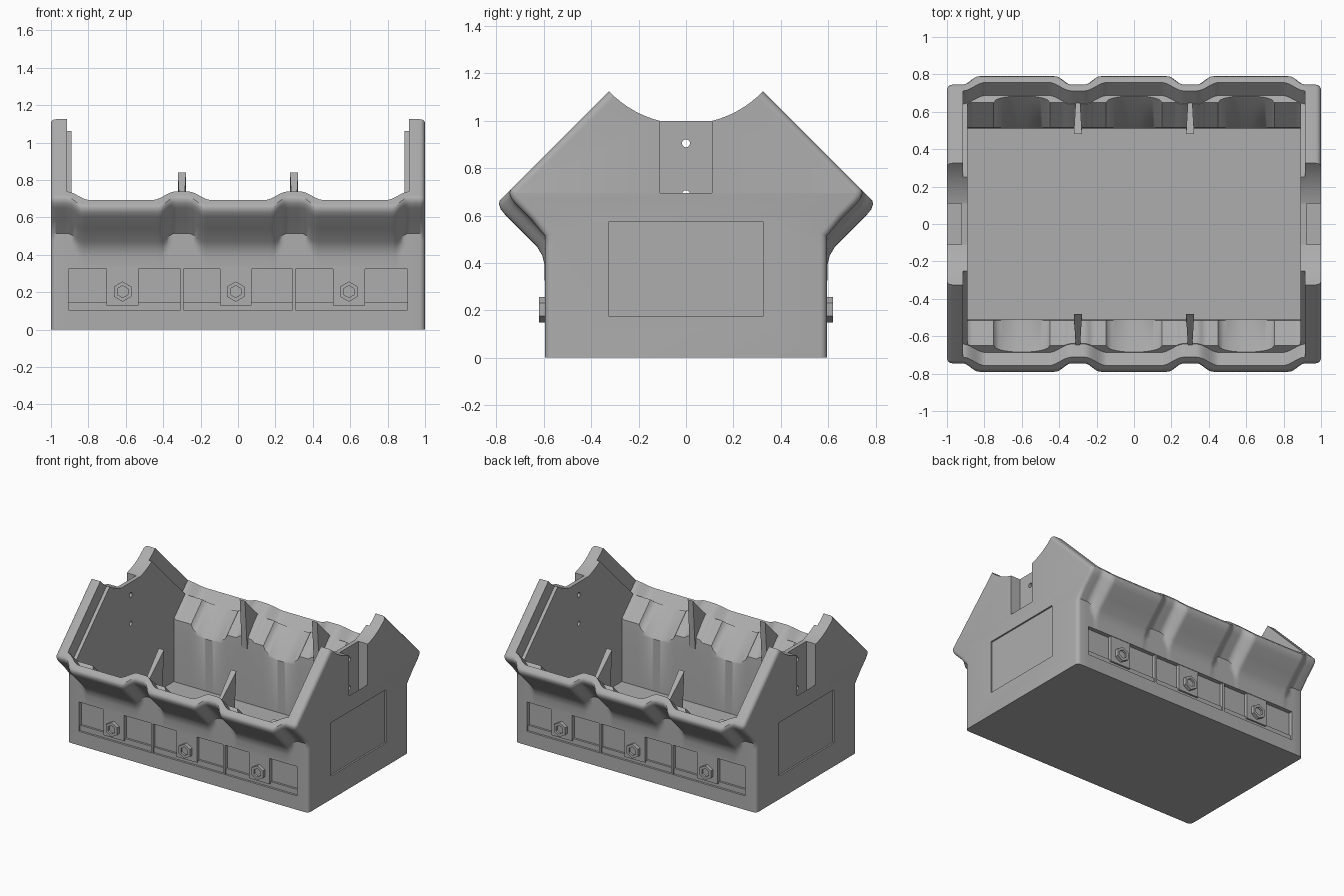
import bpy, bmesh, math
from mathutils import Matrix, Vector

cube = bpy.data.objects.get("Cube")
if cube:
    bpy.data.objects.remove(cube, do_unlink=True)

grey = bpy.data.materials.new("cast grey")
grey.use_nodes = True
grey.diffuse_color = (0.42, 0.42, 0.42, 1)
grey.node_tree.nodes["Principled BSDF"].inputs["Base Color"].default_value = (0.42, 0.42, 0.42, 1)

HALF = 0.595      # outer half width of the lower body
DIP = 0.045       # depth of the outer scallops
DECK = 1.45       # y + z on the sloped deck
LEDGE = 1.31      # y + z on the recessed ledge


def finish(bm, name, smooth=False):
    bmesh.ops.recalc_face_normals(bm, faces=bm.faces)
    mesh = bpy.data.meshes.new(name)
    bm.to_mesh(mesh)
    bm.free()
    mesh.materials.append(grey)
    ob = bpy.data.objects.new(name, mesh)
    bpy.context.collection.objects.link(ob)
    if smooth:
        shade(ob)
    return ob


def shade(ob):
    bpy.ops.object.select_all(action='DESELECT')
    ob.select_set(True)
    bpy.context.view_layer.objects.active = ob
    bpy.ops.object.shade_smooth_by_angle(angle=math.radians(35))


def box(name, x, y, z):
    bm = bmesh.new()
    size = [(b - a) for a, b in (x, y, z)]
    mid = [(a + b) / 2 for a, b in (x, y, z)]
    bmesh.ops.create_cube(bm, size=1, matrix=Matrix.Translation(mid) @ Matrix.Diagonal((*size, 1)))
    return finish(bm, name)


def prism(bm, profile, x0, x1):
    """Extrude a (y, z) outline along x."""
    face = bm.faces.new([bm.verts.new((x0, y, z)) for y, z in profile])
    new = bmesh.ops.extrude_face_region(bm, geom=[face])["geom"]
    bmesh.ops.translate(bm, vec=(x1 - x0, 0, 0), verts=[v for v in new if isinstance(v, bmesh.types.BMVert)])


def rod(name, axis, centre, radius, length, sides):
    bm = bmesh.new()
    turn = Vector((0, 0, 1)).rotation_difference(Vector(axis)).to_matrix().to_4x4()
    bmesh.ops.create_cone(bm, cap_ends=True, segments=sides, radius1=radius, radius2=radius,
                          depth=length, matrix=Matrix.Translation(centre) @ turn)
    return finish(bm, name)


def cut(ob, cutter):
    mod = ob.modifiers.new("cut", 'BOOLEAN')
    mod.operation, mod.solver, mod.object = 'DIFFERENCE', 'EXACT', cutter
    bpy.context.view_layer.objects.active = ob
    bpy.ops.object.modifier_apply(modifier=mod.name)
    bpy.data.objects.remove(cutter, do_unlink=True)


def smoothstep(t):
    t = min(1, max(0, t))
    return t * t * (3 - 2 * t)


def dip_at(x, reach):
    gap = min(abs(abs(x) - c) for c in (0.3, 0.95))
    return DIP * (1 - smoothstep((gap - 0.035) / reach))


def outer_curve(d):
    """Outside of a long wall, from the base up to the nose, pushed in by d."""
    pts = [(0.597, 0.39), (0.606, 0.43), (0.63, 0.47), (0.70, 0.54), (0.765, 0.605),
           (0.783, 0.628), (0.79, 0.65), (0.786, 0.664), (0.775, 0.675)]
    return [(HALF, 0)] + [(max(HALF, y - d), z + d) for y, z in pts]


def wall_section(x):
    d, dr = dip_at(x, 0.085), dip_at(x, 0.12)
    dr = max(d, dr)
    e_rail = 0.064 - 2 * dr
    gap = min(abs(x - c) for c in (-0.6, 0, 0.6))
    scoop = 0.07 * math.sqrt(max(0, 1 - (gap / 0.15) ** 2))
    e = min(-0.01 + scoop, e_rail - 0.006)
    diag = lambda total, diff: ((total + diff) / 2, (total - diff) / 2)
    return outer_curve(d) + [diag(DECK, e_rail), diag(LEDGE, e_rail), diag(LEDGE, e),
                             (0.515, 0.515 - e), (0.51, 0.45), (0.51, 0)]


def long_wall(name, s):
    bm = bmesh.new()
    steps, reach = 148, 0.925
    rings = []
    for i in range(steps + 1):
        x = -reach + 2 * reach * i / steps
        rings.append([bm.verts.new((x, s * y, z)) for y, z in wall_section(x)])
    n = len(rings[0])
    for a, b in zip(rings, rings[1:]):
        for j in range(n):
            k = (j + 1) % n
            bm.faces.new((a[j], a[k], b[k], b[j]))
    bm.faces.new(rings[0])
    bm.faces.new(rings[-1])
    return finish(bm, name)


def bore_arc(y0, y1, n=8):
    """Points on the round bore that dishes the top of the end walls."""
    ys = [y0 + (y1 - y0) * i / n for i in range(n + 1)]
    return [(y, 1.436 - math.sqrt(0.45 ** 2 - y * y)) for y in ys]


def both(half):
    return half + [(-y, z) for y, z in reversed(half)]


# Long walls with the side recess, ribs, pads and hex bolts
for s, side in ((-1, "front"), (1, "back")):
    wall = long_wall(side + "_wall", s)
    inner, face = 0.565, HALF
    span = lambda a, b: tuple(sorted((s * a, s * b)))
    cut(wall, box("recess_cutter", (-0.905, 0.905), span(inner, 0.7), (0.105, 0.325)))
    shade(wall)
    box(side + "_recess_sill", (-0.905, 0.905), span(inner - 0.01, 0.58), (0.10, 0.145))
    for x in (-0.3, 0.3):
        box(side + "_recess_rib", (x - 0.008, x + 0.008), span(inner - 0.01, face - 0.003), (0.10, 0.326))
    for c in (-0.605, 0, 0.605):
        x = c + s * 0.012
        box(side + "_bolt_pad", (x - 0.085, x + 0.085), span(inner - 0.01, face - 0.002), (0.13, 0.326))
        bolt = rod(side + "_bolt", (0, 1, 0), (x, s * 0.60, 0.203), 0.054, 0.04, 6)
        cut(bolt, rod("socket_cutter", (0, 1, 0), (x, s * 0.62, 0.203), 0.032, 0.03, 6))

    # Inner webs between the scoops
    for x in (-0.3, 0.3):
        bm = bmesh.new()
        prism(bm, [(s * y, z) for y, z in ((0.48, 0.84), (0.67, 0.65), (0.62, 0.6), (0.52, 0.47), (0.505, 0.47))],
              x - 0.022, x + 0.022)
        for v in bm.verts:
            if abs(v.co.y) > 0.6:
                v.co.x = x + (v.co.x - x) * 0.5
        finish(bm, side + "_web")

# End walls: outer slab with slot and plate recess, thin inner plate with holes
for s, side in ((-1, "left_side"), (1, "right_side")):
    outline = both(outer_curve(DIP) + [(0.712, 0.738)] + bore_arc(0.325, 0.11) + [(0.11, 0.63)])
    bm = bmesh.new()
    prism(bm, outline, s * 0.915, s)
    rim = [e for e in bm.edges
           if all(abs(v.co.x) > 0.99 for v in e.verts)
           and all(abs(v.co.y) > 0.32 for v in e.verts)
           and sum(v.co.z for v in e.verts) > 0.01
           and not all(abs(v.co.y) < 0.326 for v in e.verts)]
    bmesh.ops.bevel(bm, geom=rim, offset=0.028, segments=4, profile=0.5, affect='EDGES')
    slab = finish(bm, side + "_end_wall")
    cut(slab, box("plate_cutter", tuple(sorted((s * 0.988, s * 1.1))), (-0.325, 0.325), (0.175, 0.575)))
    shade(slab)

    bm = bmesh.new()
    prism(bm, both([(0.53, 0), (0.53, 0.5), (0.66, 0.65)] + bore_arc(0.25, 0.12) + [(0.11, 1.0)]),
          s * 0.89, s * 0.922)
    plate = finish(bm, side + "_inner_plate")
    for z in (0.69, 0.905):
        cut(plate, rod("hole_cutter", (1, 0, 0), (s * 0.9, 0, z), 0.017, 0.2, 20))

# Floor of the block
box("floor", (-0.91, 0.91), (-0.53, 0.53), (0, 0.06))
